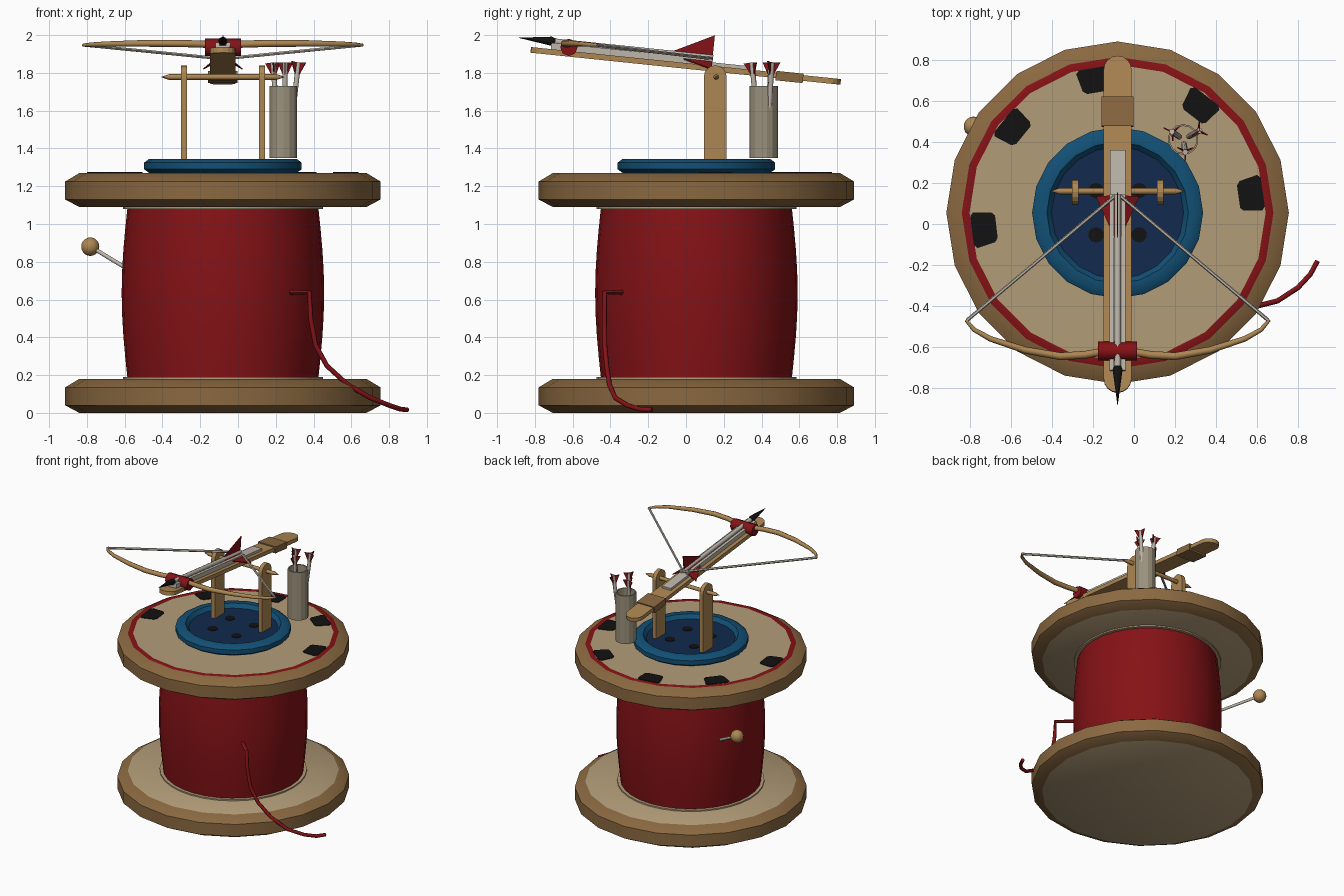
import bpy, bmesh, math
from mathutils import Vector, Matrix

if "Cube" in bpy.data.objects:
    bpy.data.objects.remove(bpy.data.objects["Cube"])

def mat(name, *rgb):
    m = bpy.data.materials.new(name)
    m.diffuse_color = (*rgb, 1)
    m.use_nodes = True
    m.node_tree.nodes["Principled BSDF"].inputs["Base Color"].default_value = m.diffuse_color
    return m

TAN = mat("pale_wood", 0.45, 0.335, 0.19)
BROWN = mat("brown_wood", 0.255, 0.14, 0.052)
STICK = mat("golden_wood", 0.42, 0.24, 0.085)
RED = mat("red", 0.235, 0.006, 0.008)
BLUE = mat("blue", 0.006, 0.08, 0.18)
NAVY = mat("navy", 0.006, 0.023, 0.075)
BLACK = mat("black", 0.006, 0.006, 0.006)
PALE = mat("pale_grey", 0.51, 0.465, 0.40)
GREY = mat("warm_grey", 0.33, 0.285, 0.20)

CX, CY = -0.08, 0.055          # spool axis
TILT = Matrix.Translation((CX, 0, 1.852)) @ Matrix.Rotation(-0.103, 4, 'X')  # top of the stock


def finish(name, bm, mats, smooth=None, matrix=None):
    bmesh.ops.recalc_face_normals(bm, faces=bm.faces)
    me = bpy.data.meshes.new(name)
    bm.to_mesh(me)
    bm.free()
    ob = bpy.data.objects.new(name, me)
    bpy.context.collection.objects.link(ob)
    for m in mats:
        me.materials.append(m)
    if matrix:
        ob.matrix_world = matrix
    if smooth:
        shade(ob, smooth)
    return ob


def shade(ob, angle):
    bpy.ops.object.select_all(action='DESELECT')
    ob.select_set(True)
    bpy.context.view_layer.objects.active = ob
    bpy.ops.object.shade_smooth_by_angle(angle=math.radians(angle))


def lathe(name, profile, mats, bands=None, n=20, center=(CX, CY, 0), smooth=40, closed=False):
    """Spin (radius, z) points; bands gives the material of each profile segment."""
    bm = bmesh.new()
    rings = []
    for r, z in profile:
        if r == 0:
            rings.append([bm.verts.new((0, 0, z))] * n)
        else:
            rings.append([bm.verts.new((r * math.sin(2 * math.pi * i / n),
                                        r * math.cos(2 * math.pi * i / n), z)) for i in range(n)])
    for k in range(len(rings) if closed else len(rings) - 1):
        a, b = rings[k], rings[(k + 1) % len(rings)]
        for i in range(n):
            j = (i + 1) % n
            f = bm.faces.new(list(dict.fromkeys((a[i], a[j], b[j], b[i]))))
            f.material_index = bands[k] if bands else 0
    return finish(name, bm, mats, smooth, Matrix.Translation(center))


def prism(name, pts, depth, m, matrix=None, smooth=None):
    """Extrude an outline of 3D points along the vector depth."""
    bm = bmesh.new()
    f = bm.faces.new([bm.verts.new(p) for p in pts])
    ext = bmesh.ops.extrude_face_region(bm, geom=[f])
    bmesh.ops.translate(bm, vec=depth, verts=[v for v in ext['geom'] if isinstance(v, bmesh.types.BMVert)])
    return finish(name, bm, [m], smooth, matrix)


def box(name, lo, hi, m, matrix=None):
    (x0, y0, z0), (x1, y1, z1) = lo, hi
    return prism(name, [(x0, y0, z0), (x1, y0, z0), (x1, y1, z0), (x0, y1, z0)], (0, 0, z1 - z0), m, matrix)


def tube(name, pts, r, m, radii=None, matrix=None, res=2):
    cu = bpy.data.curves.new(name, 'CURVE')
    cu.dimensions = '3D'
    cu.bevel_depth, cu.bevel_resolution, cu.use_fill_caps = r, res, True
    sp = cu.splines.new('POLY')
    sp.points.add(len(pts) - 1)
    for i, p in enumerate(pts):
        sp.points[i].co = (*p, 1)
        sp.points[i].radius = radii[i] if radii else 1
    cu.materials.append(m)
    ob = bpy.data.objects.new(name, cu)
    bpy.context.collection.objects.link(ob)
    if matrix:
        ob.matrix_world = matrix
    bpy.ops.object.select_all(action='DESELECT')
    ob.select_set(True)
    bpy.context.view_layer.objects.active = ob
    bpy.ops.object.convert(target='MESH')
    shade(bpy.context.object, 50)


def fletching(name, tail, d, up, length, size, matrix=None):
    """Three triangular vanes around an arrow tail; d points out of the tail."""
    tail, d, up = Vector(tail), Vector(d).normalized(), Vector(up)
    for k in range(3):
        u = Matrix.Rotation(2 * math.pi * k / 3, 3, d) @ up
        w = d.cross(u).normalized() * 0.006
        pts = [tail - d * length - w / 2, tail - w / 2, tail + u * size - w / 2]
        prism(f"{name}_{k + 1}", pts, w, RED, matrix)


# Spool flanges, thread and its wooden core
edge = [(0.76, 0), (0.835, 0.04), (0.835, 0.135), (0.76, 0.18)]
lathe("bottom_flange", [(0, 0)] + edge + [(0, 0.18)], [TAN, BROWN], [0, 1, 1, 1, 0])
lathe("top_flange", [(0, 1.09)] + [(r, z + 1.09) for r, z in edge] + [(0.722, 1.27), (0, 1.27)],
      [TAN, BROWN, RED], [0, 1, 1, 1, 2, 0])
for nm, z in (("lower_collar", 0.18), ("upper_collar", 1.08)):
    lathe(nm, [(0, z), (0.53, z), (0.53, z + 0.01), (0, z + 0.01)], [TAN], n=32)
lathe("wound_thread", [(0, 0.18)] + [(0.505 + 0.031 * math.sin(math.pi * i / 8), 0.18 + 0.91 * i / 8)
                                     for i in range(9)] + [(0, 1.09)], [RED], n=32)

# Dark marks around the top flange
for i, deg in enumerate((187, 141, 99.5, 52.5, 8)):
    M = Matrix.Translation((CX, CY, 1.268)) @ Matrix.Rotation(math.radians(deg), 4, 'Z')
    prism(f"flange_mark_{i + 1}", [(0.595, -0.06, 0), (0.61, -0.075, 0), (0.70, -0.088, 0), (0.715, -0.07, 0),
                                   (0.715, 0.07, 0), (0.70, 0.088, 0), (0.61, 0.07, 0), (0.595, 0.05, 0)],
          (0, 0, 0.007), BLACK, M)

# Button with a sunken middle and four holes
lathe("button", [(0, 1.27), (0.39, 1.27), (0.417, 1.29), (0.417, 1.325), (0.39, 1.345),
                 (0.345, 1.345), (0.322, 1.315), (0, 1.315)], [BLUE, NAVY], [0, 0, 0, 0, 0, 0, 1])
for i, (sx, sy) in enumerate(((1, 1), (-1, 1), (-1, -1), (1, -1))):
    lathe(f"button_hole_{i + 1}", [(0, 1.314), (0.038, 1.314), (0.038, 1.319), (0, 1.319)], [BLACK], n=10,
          center=(CX + sx * 0.105, CY + sy * 0.108, 0))

# Two round-topped posts and the pointed axle
arch = [(0.06 * math.cos(math.pi * i / 8), 1.78 + 0.06 * math.sin(math.pi * i / 8)) for i in range(9)]
for nm, x in (("left_post", -0.302), ("right_post", 0.112)):
    prism(nm, [(x, 0.155 + y, z) for y, z in [(0.06, 1.31)] + arch + [(-0.06, 1.31)]], (0.032, 0, 0), STICK)
tube("axle", [(-0.405, 0.16, 1.778), (-0.365, 0.16, 1.778), (0.205, 0.16, 1.778), (0.245, 0.16, 1.778)],
     0.015, STICK, [0.1, 1, 1, 0.1])

# Stock with rounded ends, grip wrap and grooved rail
half = [(0.068 * math.cos(math.pi * i / 8), 0.757 + 0.068 * math.sin(math.pi * i / 8)) for i in range(9)]
prism("stock", [(x, y, -0.03) for x, y in half + [(-x, -y) for x, y in half]], (0, 0, 0.03), STICK, TILT)
box("grip_wrap", (-0.078, 0.48, -0.042), (0.078, 0.625, 0.008), BROWN, TILT)
box("rail_base", (-0.038, -0.72, 0), (0.038, 0.36, 0.018), PALE, TILT)
for nm, x in (("left_rail", -0.028), ("right_rail", 0.028)):
    box(nm, (x - 0.011, -0.72, 0.018), (x + 0.011, 0.14, 0.034), PALE, TILT)

# Loaded arrow
tube("arrow_shaft", [(0, -0.72, 0.042), (0, 0.14, 0.042)], 0.016, PALE, matrix=TILT)
tube("arrow_head", [(0, -0.892, 0.042), (0, -0.72, 0.042), (0, -0.70, 0.042)], 0.024, BLACK, [0.04, 1, 0.7],
     matrix=TILT)
fletching("arrow_vane", (0, 0.137, 0.042), (0, 1, 0), (0, 0, 1), 0.24, 0.12, TILT)

# Bow, lashing and string
limb = [(0.74, -0.468, 1.947), (0.70, -0.515, 1.95), (0.62, -0.56, 1.953), (0.45, -0.615, 1.956),
        (0.28, -0.645, 1.956), (0.16, -0.638, 1.954), (0.06, -0.62, 1.95)]
pts = [(CX - x, y, z) for x, y, z in limb] + [(CX + x, y, z) for x, y, z in reversed(limb)]
taper = [0.45, 0.65, 0.8, 1, 1.1, 1.1, 1.1]
tube("bow", pts, 0.017, STICK, taper + taper[::-1])
tube("bow_lashing", [(CX - 0.095, -0.62, 1.935), (CX + 0.095, -0.62, 1.935)], 0.046, RED)
tube("bow_string", [(CX - 0.735, -0.47, 1.947), (CX - 0.015, 0.135, 1.876), (CX + 0.015, 0.135, 1.876),
                    (CX + 0.735, -0.47, 1.947)], 0.009, PALE, res=1)

# Open quiver with three spare arrows
lathe("quiver", [(0.075, 1.35), (0.075, 1.73), (0.066, 1.73), (0.066, 1.35)], [GREY], n=14,
      center=(0.24, 0.412, 0), closed=True, smooth=20)
for i, (x, y) in enumerate(((0.185, 0.45), (0.32, 0.455), (0.25, 0.35))):
    tail = Vector((x, y, 1.855))
    foot = Vector((0.24 + (x - 0.24) * 0.35, 0.412 + (y - 0.412) * 0.35, 1.38))
    tube(f"spare_shaft_{i + 1}", [foot, tail], 0.014, PALE)
    fletching(f"spare_vane_{i + 1}", tail, tail - foot, (math.cos(0.6 + i), math.sin(0.6 + i), 0), 0.09, 0.045)

# Pin stuck in the thread
tube("pin_shaft", [(-0.45, 0.28, 0.68), (-0.78, 0.475, 0.88)], 0.011, PALE)
bm = bmesh.new()
bmesh.ops.create_uvsphere(bm, u_segments=14, v_segments=10, radius=0.049)
finish("pin_head", bm, [STICK], 60, Matrix.Translation((-0.782, 0.475, 0.88)))

# Loose end of the thread
tube("thread_tail", [(0.28, -0.34, 0.638), (0.378, -0.43, 0.638), (0.385, -0.432, 0.5), (0.41, -0.43, 0.36),
                     (0.47, -0.42, 0.25), (0.58, -0.405, 0.15), (0.70, -0.375, 0.08), (0.80, -0.31, 0.04),
                     (0.86, -0.245, 0.02), (0.895, -0.18, 0.016)], 0.013, RED)
